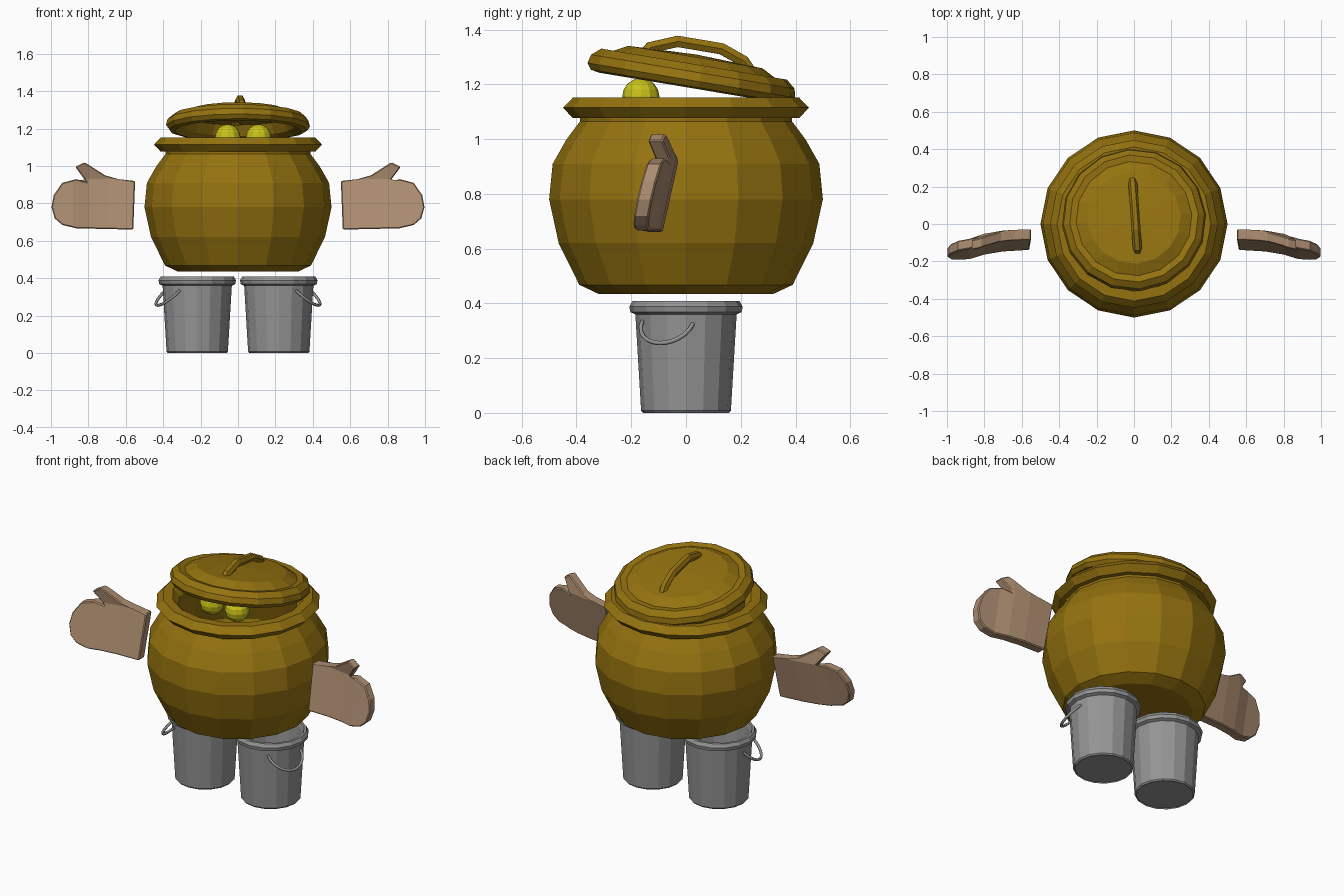
import bpy
import bmesh
import math
from mathutils import Matrix, Vector

cube = bpy.data.objects.get("Cube")
if cube:
    bpy.data.objects.remove(cube, do_unlink=True)


def make_material(name, rgb):
    mat = bpy.data.materials.new(name)
    mat.use_nodes = True
    color = (*rgb, 1)
    mat.diffuse_color = color
    bsdf = mat.node_tree.nodes["Principled BSDF"]
    bsdf.inputs["Base Color"].default_value = color
    bsdf.inputs["Roughness"].default_value = 0.8
    return mat


MUSTARD = make_material("mustard", (0.30, 0.17, 0.005))
GREY = make_material("bucket grey", (0.30, 0.30, 0.30))
TAN = make_material("mitten tan", (0.42, 0.27, 0.165))
YELLOW = make_material("eye yellow", (0.58, 0.54, 0.01))


def add_object(name, data, mat):
    obj = bpy.data.objects.new(name, data)
    data.materials.append(mat)
    bpy.context.collection.objects.link(obj)
    return obj


def finish(name, bm, mat):
    bmesh.ops.recalc_face_normals(bm, faces=bm.faces)
    mesh = bpy.data.meshes.new(name)
    bm.to_mesh(mesh)
    bm.free()
    return add_object(name, mesh, mat)


def lathe(name, profile, mat, sides=16):
    """Spin a (radius, height) profile around z."""
    bm = bmesh.new()
    verts = [bm.verts.new((r, 0, z)) for r, z in profile]
    edges = [bm.edges.new(pair) for pair in zip(verts, verts[1:])]
    bmesh.ops.spin(bm, geom=verts + edges, axis=(0, 0, 1), cent=(0, 0, 0),
                   angle=math.tau, steps=sides)
    bmesh.ops.remove_doubles(bm, verts=bm.verts, dist=0.0005)
    bmesh.ops.dissolve_degenerate(bm, edges=bm.edges, dist=0.0001)
    return finish(name, bm, mat)


def tube(name, points, radius, mat, smooth, resolution):
    curve = bpy.data.curves.new(name, "CURVE")
    curve.dimensions = "3D"
    curve.bevel_depth = radius
    curve.bevel_resolution = resolution
    curve.use_fill_caps = True
    spline = curve.splines.new("POLY")
    spline.points.add(len(points) - 1)
    spline.use_smooth = smooth
    for point, co in zip(spline.points, points):
        point.co = (*co, 1)
    return add_object(name, curve, mat)


# Pot: hollow round belly and a thick rim
lathe("pot_body", [
    (0, 0.435), (0.32, 0.435), (0.39, 0.468), (0.465, 0.62), (0.5, 0.78),
    (0.487, 0.91), (0.436, 1.0), (0.387, 1.065), (0.387, 1.085),
    (0.34, 1.085), (0.4, 0.99), (0.455, 0.8), (0.36, 0.5), (0, 0.47)], MUSTARD)
lathe("pot_rim", [
    (0.36, 1.078), (0.415, 1.078), (0.449, 1.115), (0.412, 1.153),
    (0.36, 1.153), (0.325, 1.115), (0.36, 1.078)], MUSTARD)

# Lid: tilted open towards the front
lid = lathe("lid", [
    (0, 0.07), (0.27, 0.06), (0.3, 0.005), (0.34, -0.018), (0.37, -0.012),
    (0.386, 0.01), (0.378, 0.042), (0.345, 0.07), (0.31, 0.064),
    (0.25, 0.096), (0, 0.106)], MUSTARD)
lid.matrix_world = (Matrix.Translation((0, 0.018, 1.205))
                    @ Matrix.Rotation(math.radians(-9.5), 4, "X")
                    @ Matrix.Rotation(math.radians(4.5), 4, "Z"))
tube("lid_handle", [
    (0.02, -0.16, 1.30), (0.018, -0.13, 1.335), (0.011, -0.03, 1.357),
    (0, 0.13, 1.33), (-0.006, 0.21, 1.285), (-0.01, 0.25, 1.225)],
    0.024, MUSTARD, False, 1)

# Eyes peeking out of the pot
for side, x in (("right", -0.055), ("left", 0.11)):
    bm = bmesh.new()
    bmesh.ops.create_uvsphere(bm, u_segments=12, v_segments=8, radius=0.068)
    eye = finish(side + "_eye", bm, YELLOW)
    eye.location = (x, -0.165, 1.155)

# Mitten outline (x, z), cuff first, and its bend in y along x
MITTEN = [(0.55, 0.92), (0.64, 0.93), (0.71, 0.95), (0.82, 1.02), (0.87, 0.995),
          (0.81, 0.915), (0.865, 0.93), (0.94, 0.91), (0.985, 0.845),
          (0.997, 0.78), (0.98, 0.72), (0.94, 0.685), (0.865, 0.667), (0.56, 0.66)]
BEND = [(0.55, -0.083), (0.7, -0.093), (0.8, -0.11), (0.88, -0.135), (1.0, -0.15)]


def bend_y(x, z):
    y = BEND[-1][1]
    for (x0, y0), (x1, y1) in zip(BEND, BEND[1:]):
        if x0 <= x <= x1:
            y = y0 + (y1 - y0) * (x - x0) / (x1 - x0)
    return y + 0.22 * (z - 0.79) - 0.4 * max(0, z - 0.93)


def mitten(name, side):
    bm = bmesh.new()
    bm.faces.new([bm.verts.new((x, 0, z)) for x, z in MITTEN])
    cuts = [((x, 0, 0), (1, 0, 0)) for x, _ in BEND[1:-1]]
    cuts.append(((0, 0, 0.93), (0, 0, 1)))
    for co, normal in cuts:
        bmesh.ops.bisect_plane(bm, geom=bm.verts[:] + bm.edges[:] + bm.faces[:],
                               plane_co=co, plane_no=normal)
    for v in bm.verts:
        v.co.y = bend_y(v.co.x, v.co.z) - 0.027
    grown = bmesh.ops.extrude_face_region(bm, geom=bm.faces[:], use_keep_orig=True)
    for v in grown["geom"]:
        if isinstance(v, bmesh.types.BMVert):
            v.co.y += 0.054
    for v in bm.verts:
        v.co.x *= side
    obj = finish(name, bm, TAN)
    bevel = obj.modifiers.new("soft_edges", "BEVEL")
    bevel.width = 0.008
    bevel.segments = 1
    bevel.limit_method = "ANGLE"
    bevel.angle_limit = math.radians(50)


def bucket(name, side):
    pail = lathe(name, [
        (0, 0.006), (0.155, 0.006), (0.157, 0), (0.164, 0.008), (0.185, 0.36),
        (0.203, 0.368), (0.207, 0.388), (0.196, 0.408), (0.182, 0.408),
        (0.175, 0.38), (0.155, 0.02), (0, 0.02)], GREY)
    pail.location.x = 0.218 * side
    # Wire handle hanging on the outer front side
    start, end = Vector((0.31, -0.16, 0.335)), Vector((0.398, 0.025, 0.325))
    low = Vector((0.427, -0.1, 0.255))
    mid = (start + end) / 2
    points = []
    for i in range(13):
        t = math.pi * i / 12
        p = mid + (start - mid) * math.cos(t) + (low - mid) * math.sin(t)
        points.append((p.x * side, p.y, p.z))
    tube(name + "_handle", points, 0.008, GREY, True, 1)


for label, side in (("left", 1), ("right", -1)):
    mitten(label + "_mitten", side)
    bucket(label + "_bucket", side)
